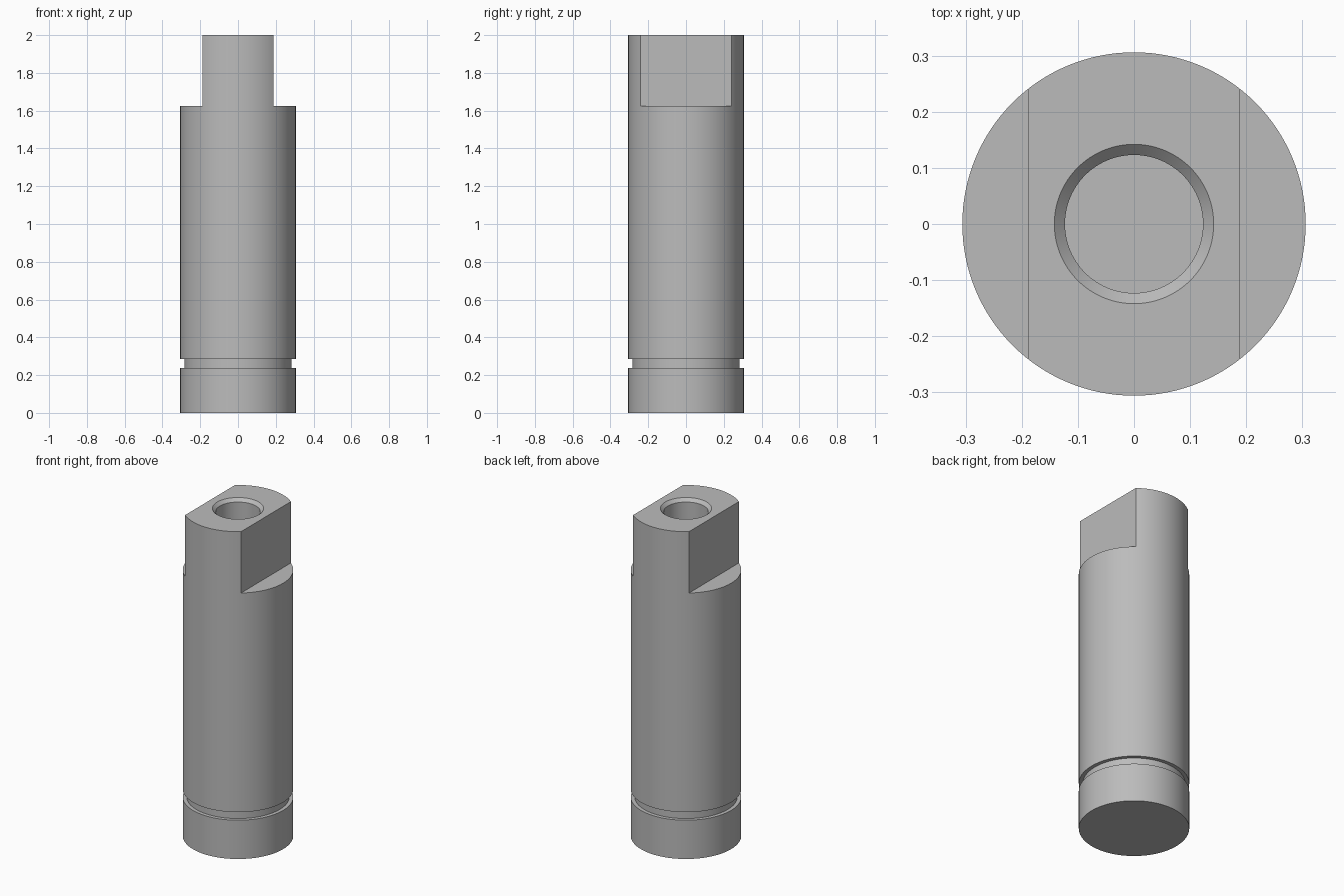
import bpy
import bmesh
import math

if "Cube" in bpy.data.objects:
    bpy.data.objects.remove(bpy.data.objects["Cube"])

HEIGHT, RADIUS = 2.0, 0.306
FLAT_X, FLAT_Z = 0.189, 1.625
GROOVE_R, GROOVE_LOW, GROOVE_HIGH = 0.284, 0.237, 0.286
BORE_R, BORE_RIM, BORE_DEPTH = 0.123, 0.142, 0.5
SEGMENTS = 128

steel = bpy.data.materials.new("machined grey steel")
steel.use_nodes = True
GREY = (0.5, 0.5, 0.5, 1)
steel.diffuse_color = GREY
steel.node_tree.nodes["Principled BSDF"].inputs["Base Color"].default_value = GREY


def lathe(name, profile):
    """Turn a radius/height profile about the z axis."""
    bm = bmesh.new()
    verts = [bm.verts.new((r, 0, z)) for r, z in profile]
    edges = [bm.edges.new(pair) for pair in zip(verts, verts[1:])]
    bmesh.ops.spin(bm, geom=verts + edges, cent=(0, 0, 0), axis=(0, 0, 1),
                   angle=math.tau, steps=SEGMENTS, use_duplicate=False)
    bmesh.ops.remove_doubles(bm, verts=bm.verts, dist=0.0001)
    bmesh.ops.recalc_face_normals(bm, faces=bm.faces)
    mesh = bpy.data.meshes.new(name)
    bm.to_mesh(mesh)
    bm.free()
    obj = bpy.data.objects.new(name, mesh)
    bpy.context.collection.objects.link(obj)
    return obj


# Turned pin with retaining groove and a chamfered blind bore in the top
pin = lathe("grooved_pin", [
    (0, 0), (RADIUS, 0),
    (RADIUS, GROOVE_LOW), (GROOVE_R, GROOVE_LOW),
    (GROOVE_R, GROOVE_HIGH), (RADIUS, GROOVE_HIGH),
    (RADIUS, HEIGHT), (BORE_RIM, HEIGHT),
    (BORE_R, HEIGHT - (BORE_RIM - BORE_R)),
    (BORE_R, HEIGHT - BORE_DEPTH), (0, HEIGHT - BORE_DEPTH),
])
pin.data.materials.append(steel)
bpy.context.view_layer.objects.active = pin
pin.select_set(True)

# Two wrench flats milled into the upper end
for side, label in ((1, "left"), (-1, "right")):
    bpy.ops.mesh.primitive_cube_add(size=1, location=(side * (FLAT_X + 0.5), 0, FLAT_Z + 0.5))
    cutter = bpy.context.object
    cutter.name = label + "_flat_cutter"
    cutter.hide_render = True
    cutter.data.materials.append(steel)
    bpy.context.view_layer.objects.active = pin
    cut = pin.modifiers.new(label + "_flat", 'BOOLEAN')
    cut.operation = 'DIFFERENCE'
    cut.solver = 'EXACT'
    cut.object = cutter
    bpy.ops.object.modifier_apply(modifier=cut.name)
    bpy.data.objects.remove(cutter)

# Smooth round walls, crisp machined edges
bpy.ops.object.select_all(action='DESELECT')
pin.select_set(True)
bpy.context.view_layer.objects.active = pin
bpy.ops.object.shade_smooth_by_angle(angle=math.radians(30))
